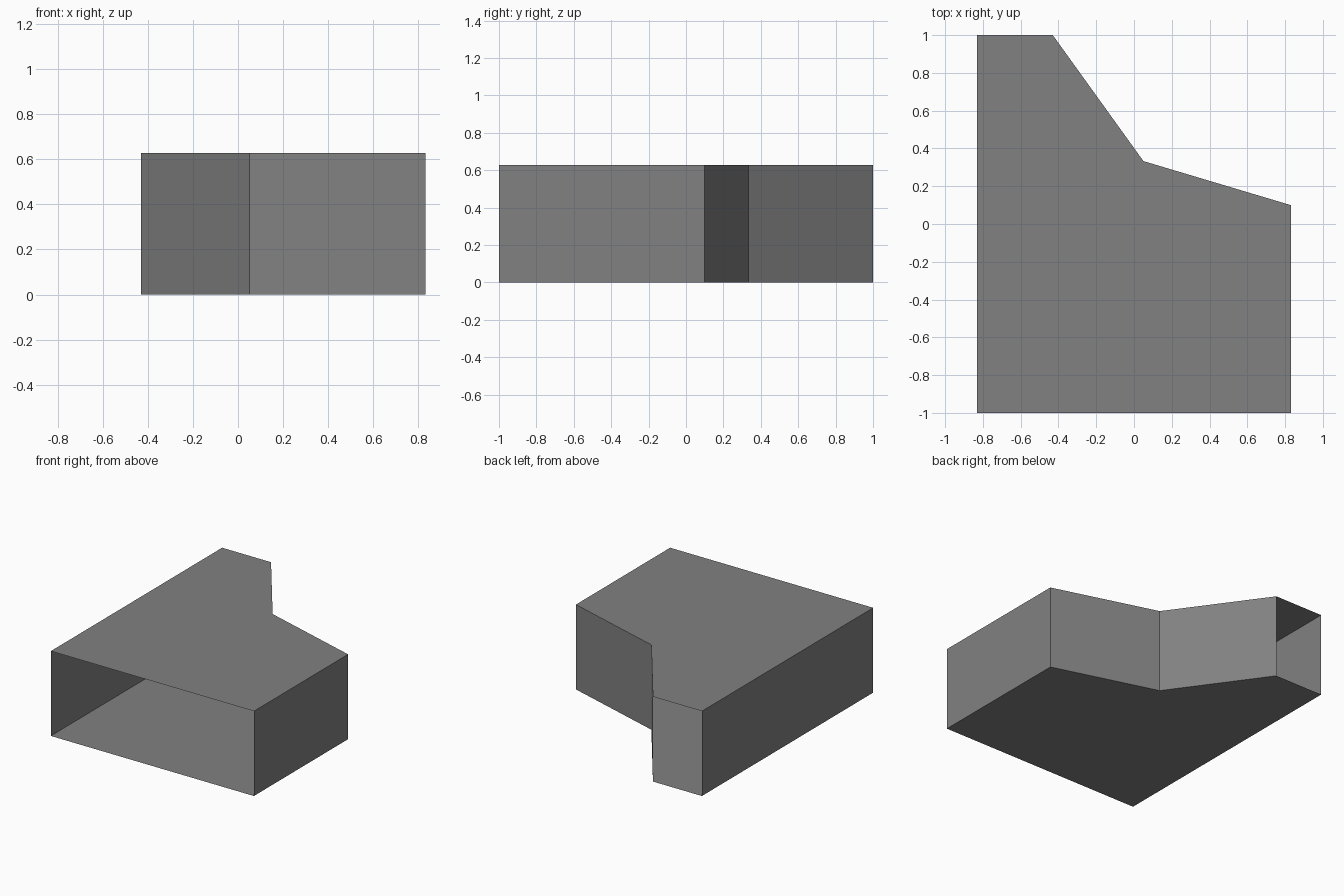
import bpy
import bmesh

cube = bpy.data.objects.get("Cube")
if cube:
    bpy.data.objects.remove(cube, do_unlink=True)

HEIGHT = 0.627

# Single flat grey
grey = bpy.data.materials.new("plain grey")
grey.use_nodes = True
colour = (0.22, 0.22, 0.22, 1)
grey.diffuse_color = colour
grey.node_tree.nodes["Principled BSDF"].inputs["Base Color"].default_value = colour

# Floor plan, counter-clockwise from the front right corner
plan = [(-0.83, -1), (0.83, -1), (0.83, 0.1), (0.05, 0.333), (-0.43, 1), (-0.83, 1)]
open_sides = {0, 4}  # front mouth and narrow back mouth


def add_object(name, build):
    bm = bmesh.new()
    build(bm)
    mesh = bpy.data.meshes.new(name)
    bm.to_mesh(mesh)
    bm.free()
    mesh.materials.append(grey)
    obj = bpy.data.objects.new(name, mesh)
    bpy.context.collection.objects.link(obj)


# Thin open-ended duct: floor, ceiling and the closed side walls
def build_duct(bm):
    low = [bm.verts.new((x, y, 0)) for x, y in plan]
    high = [bm.verts.new((x, y, HEIGHT)) for x, y in plan]
    bm.faces.new(low[::-1])
    bm.faces.new(high)
    for i in range(len(plan)):
        if i not in open_sides:
            j = (i + 1) % len(plan)
            bm.faces.new((low[i], low[j], high[j], high[i]))


add_object("duct_shell", build_duct)
